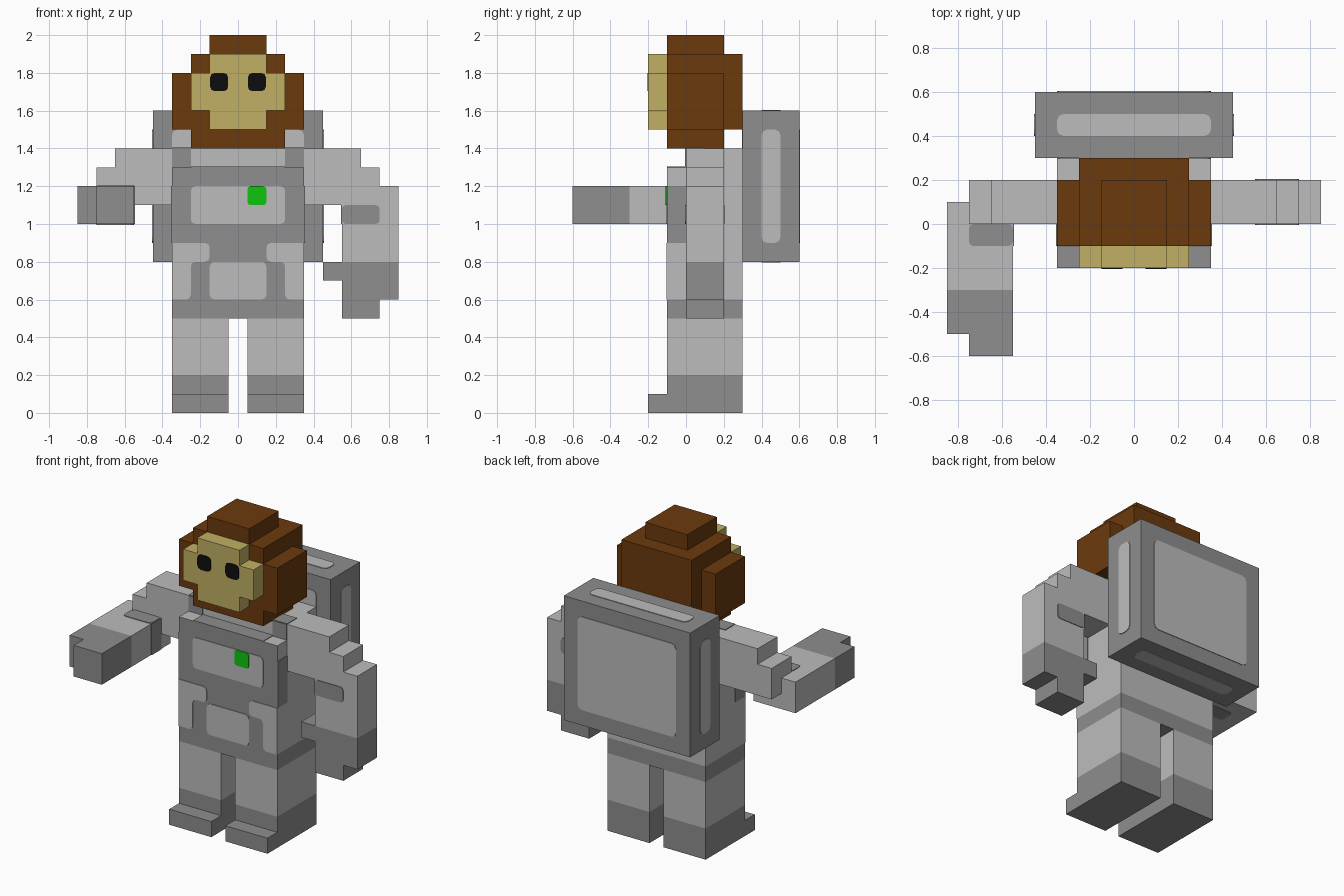
import bpy
import bmesh
from mathutils import Vector

cube = bpy.data.objects.get("Cube")
if cube:
    bpy.data.objects.remove(cube, do_unlink=True)


def material(name, rgb):
    lin = [((c / 255 + 0.055) / 1.055) ** 2.4 if c > 10 else c / 255 / 12.92 for c in rgb]
    m = bpy.data.materials.new(name)
    m.use_nodes = True
    m.diffuse_color = (*lin, 1)
    m.node_tree.nodes["Principled BSDF"].inputs["Base Color"].default_value = (*lin, 1)
    return m


LIGHT = material("light_grey", (188, 188, 188))
DARK = material("dark_grey", (142, 142, 142))
BROWN = material("brown", (108, 58, 13))
TAN = material("tan", (192, 176, 99))
GREEN = material("green", (14, 198, 14))
BLACK = material("black", (13, 13, 13))


def finish(name, bm, mats):
    bmesh.ops.recalc_face_normals(bm, faces=bm.faces)
    me = bpy.data.meshes.new(name)
    bm.to_mesh(me)
    bm.free()
    for m in mats:
        me.materials.append(m)
    ob = bpy.data.objects.new(name, me)
    bpy.context.collection.objects.link(ob)
    return ob


def blocks(name, mat, *boxes):
    """One part made of boxes, each (x0, x1, y0, y1, z0, z1)."""
    bm = bmesh.new()
    for x0, x1, y0, y1, z0, z1 in boxes:
        verts = bmesh.ops.create_cube(bm, size=1)["verts"]
        for v in verts:
            v.co = Vector((x1 if v.co.x > 0 else x0,
                           y1 if v.co.y > 0 else y0,
                           z1 if v.co.z > 0 else z0))
    return finish(name, bm, [mat])


def rect(u0, u1, v0, v1):
    return [(u0, v0), (u1, v0), (u1, v1), (u0, v1)]


def plate(name, mat, axis, at, side, outline, r=0.025, sharp_u=9):
    """Thin plate with softened corners lying on the plane axis = at."""
    pts = []
    n = len(outline)
    for i, p in enumerate(outline):
        p = Vector(p)
        if r == 0 or abs(p.x) >= sharp_u:
            pts.append(p)
            continue
        a = (Vector(outline[i - 1]) - p).normalized() * r
        b = (Vector(outline[(i + 1) % n]) - p).normalized() * r
        pts += [p + a, p + (a + b) * 0.29, p + b]
    bm = bmesh.new()

    def place(p, d):
        c = [p.x, p.y]
        c.insert("xyz".index(axis), at + side * d)
        return bm.verts.new(c)

    low = [place(p, 0) for p in pts]
    top = [place(p, 0.004) for p in pts]
    bm.faces.new(top)
    bm.faces.new(low[::-1])
    for i in range(len(pts)):
        j = (i + 1) % len(pts)
        bm.faces.new((low[i], low[j], top[j], top[i]))
    return finish(name, bm, [mat])


# Head: stacked hair blocks, face mask and eyes
blocks("hair", BROWN,
       (-.15, .15, -.1, .2, 1.9, 2.0), (-.25, .25, -.1, .3, 1.5, 1.9),
       (-.35, -.25, -.1, .2, 1.5, 1.8), (.25, .35, -.1, .2, 1.5, 1.8),
       (-.25, .25, -.1, .2, 1.4, 1.5))
blocks("face", TAN,
       (-.15, .15, -.2, -.1, 1.8, 1.9), (-.25, .25, -.2, -.1, 1.6, 1.8),
       (-.15, .15, -.2, -.1, 1.5, 1.6))
for s, side in ((1, "left"), (-1, "right")):
    plate(side + "_eye", BLACK, "y", -.2, -1,
          rect(s * .1 - .048, s * .1 + .048, 1.703, 1.8))

# Torso: light suit with a dark front face
torso = blocks("torso", LIGHT, (-.35, .35, -.1, .3, .6, 1.3), (-.35, .35, 0, .3, 1.3, 1.4))
torso.data.materials.append(DARK)
for f in torso.data.polygons:
    if f.normal.y < -.9 and f.center.y < -.05:
        f.material_index = 1
blocks("belt", DARK, (-.35, .35, -.1, .3, .5, .6))
plate("collar_shelf", DARK, "z", 1.3, 1, rect(-.25, .25, -.1, 0), 0)

# Front panels
plate("chest_panel", LIGHT, "y", -.1, -1, rect(-.25, .25, 1.0, 1.2))
plate("chest_lamp", GREEN, "y", -.104, -1, rect(.05, .15, 1.1, 1.2), .015)
plate("belly_panel", LIGHT, "y", -.1, -1, rect(-.15, .15, .6, .8))
for s, side in ((1, "left"), (-1, "right")):
    hip = [(.15, .9), (.15, .8), (.25, .8), (.25, .6), (.35, .6), (.35, .9)]
    plate(side + "_hip_panel", LIGHT, "y", -.1, -1, [(s * u, v) for u, v in hip], sharp_u=.34)
    plate(side + "_side_panel", DARK, "x", s * .35, s, rect(-.1, 0, .9, 1.2), 0)
    strap = sorted((s * .25, s * .35))
    plate(side + "_strap_front", DARK, "y", 0, -1, rect(*strap, 1.3, 1.4), 0)
    plate(side + "_strap_top", DARK, "z", 1.4, 1, rect(*strap, 0, .1), 0)

    # Legs and boots
    x0, x1 = sorted((s * .05, s * .35))
    blocks(side + "_leg", LIGHT, (x0, x1, -.1, .3, .2, .5))
    blocks(side + "_boot", DARK, (x0, x1, -.1, .3, 0, .2), (x0, x1, -.2, -.1, 0, .1))

# Left arm, hanging
blocks("left_arm", LIGHT,
       (.35, .65, 0, .2, 1.3, 1.4), (.35, .75, 0, .2, 1.2, 1.3),
       (.35, .85, 0, .2, 1.1, 1.2), (.55, .85, 0, .2, .8, 1.1))
blocks("left_hand", DARK,
       (.55, .85, 0, .2, .6, .8), (.45, .55, 0, .2, .7, .8), (.55, .75, 0, .2, .5, .6))
elbow = [(.55, 1.0), (.75, 1.0), (.75, 1.1), (.55, 1.1)]
plate("left_elbow_front", DARK, "y", 0, -1, elbow, .02)
plate("left_elbow_back", DARK, "y", .2, 1, elbow, .02)
plate("left_elbow_inner", DARK, "x", .55, -1, rect(0, .2, 1.0, 1.1), 0)

# Right arm, reaching forward
blocks("right_arm", LIGHT,
       (-.65, -.35, 0, .2, 1.3, 1.4), (-.75, -.35, 0, .2, 1.2, 1.3),
       (-.55, -.35, 0, .2, 1.1, 1.2), (-.75, -.55, .1, .2, 1.1, 1.2),
       (-.85, -.55, -.3, .1, 1.0, 1.2))
blocks("right_hand", DARK,
       (-.85, -.55, -.5, -.3, 1.0, 1.2), (-.75, -.55, -.6, -.5, 1.0, 1.2))
elbow = rect(-.75, -.55, -.1, 0)
plate("right_elbow_top", DARK, "z", 1.2, 1, elbow, .02)
plate("right_elbow_bottom", DARK, "z", 1.0, -1, elbow, .02)
plate("right_elbow_inner", DARK, "x", -.55, 1, rect(-.1, 0, 1.0, 1.2), 0)

# Backpack with a light panel on every side
blocks("backpack", DARK, (-.45, .45, .3, .6, .8, 1.6))
for tag, axis, at, side, shape in (
        ("back", "y", .6, 1, rect(-.35, .35, .9, 1.5)),
        ("front", "y", .3, -1, rect(-.35, .35, .9, 1.5)),
        ("left", "x", .45, 1, rect(.4, .5, .9, 1.5)),
        ("right", "x", -.45, -1, rect(.4, .5, .9, 1.5)),
        ("top", "z", 1.6, 1, rect(-.35, .35, .4, .5)),
        ("bottom", "z", .8, -1, rect(-.35, .35, .4, .5))):
    plate("backpack_panel_" + tag, LIGHT, axis, at, side, shape, .03)
